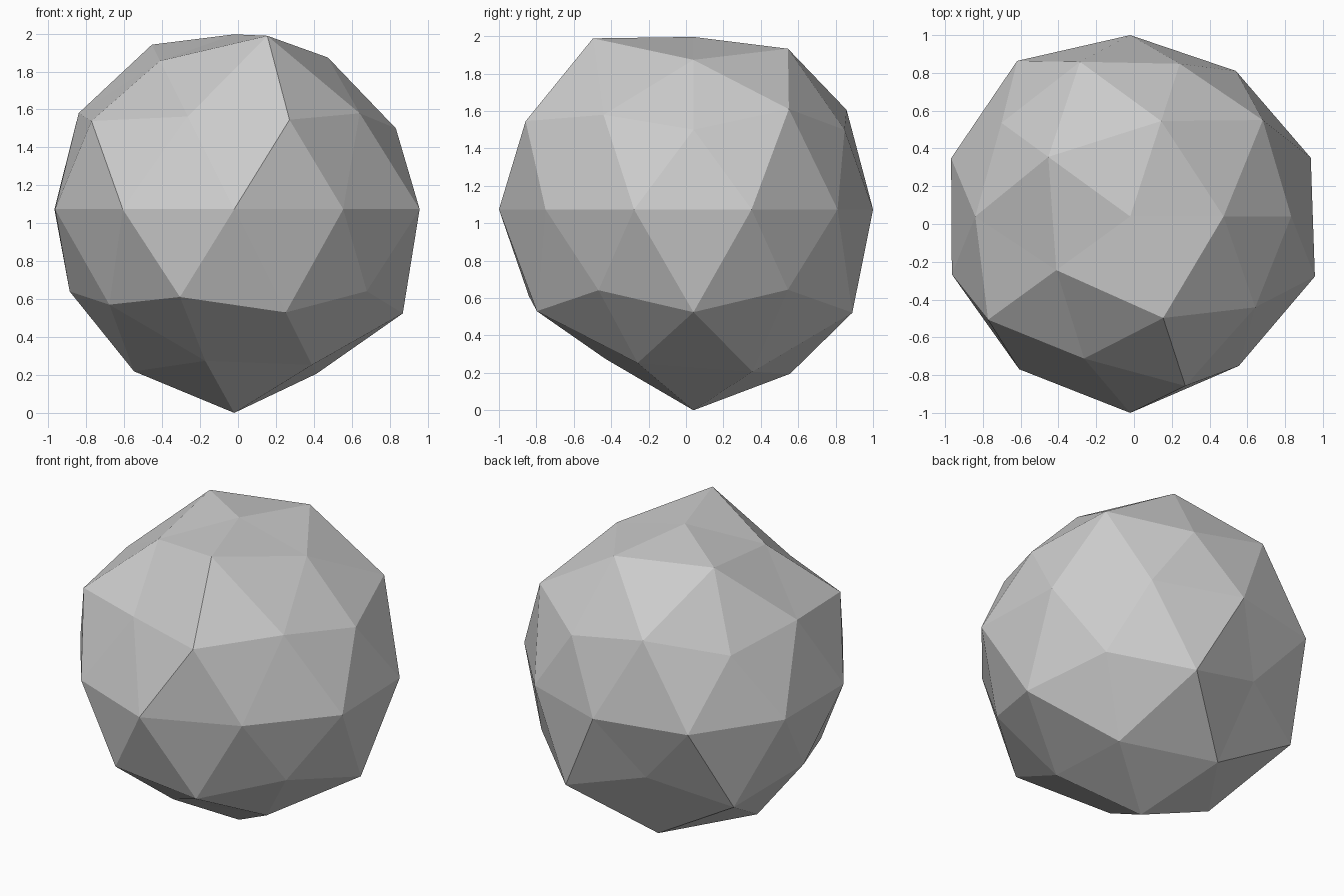
import bpy, bmesh, math
from mathutils import Vector

cube = bpy.data.objects.get("Cube")
if cube:
    bpy.data.objects.remove(cube, do_unlink=True)

# Grey stone material
stone = bpy.data.materials.new("stone_grey")
stone.use_nodes = True
grey = (0.6, 0.6, 0.6, 1)
stone.diffuse_color = grey
stone.node_tree.nodes["Principled BSDF"].inputs["Base Color"].default_value = grey

# Radius of every vertex, ring by ring from the top, counter-clockwise from +x
RINGS = [
    [.922],
    [.94, 1.01, 1.02, .92, 1.075],
    [1.02, 1.012, .964, .93, .962],
    [.953, .95, .942, 1.04, 1.055],
    [1.005, .952, .96, 1.018, .997, .993, 1, 1.04, .978, 1.028],
    [.96, .89, .97, 1.035, .966],
    [1.045, 1.05, 1.055, .957, 1.035],
    [1.02, 1.033, 1.005, .94, .965],
    [1.074],
]
CENTRE = Vector((-.02, .04, 1.074))


def ring_order(vert):
    """Sort from top to bottom, then by angle around the vertical axis."""
    angle = round(math.degrees(math.atan2(vert.co.y, vert.co.x))) % 360
    return (-round(vert.co.z, 2), angle)


# Faceted boulder: a coarse ball whose vertices move in or out
bm = bmesh.new()
bmesh.ops.create_icosphere(bm, subdivisions=2, radius=1)
radii = [r for ring in RINGS for r in ring]
for vert, radius in zip(sorted(bm.verts, key=ring_order), radii):
    vert.co = CENTRE + vert.co.normalized() * radius
for face in bm.faces:
    face.smooth = False
bmesh.ops.recalc_face_normals(bm, faces=bm.faces)

mesh = bpy.data.meshes.new("boulder")
bm.to_mesh(mesh)
bm.free()
mesh.materials.append(stone)
boulder = bpy.data.objects.new("boulder", mesh)
bpy.context.collection.objects.link(boulder)
